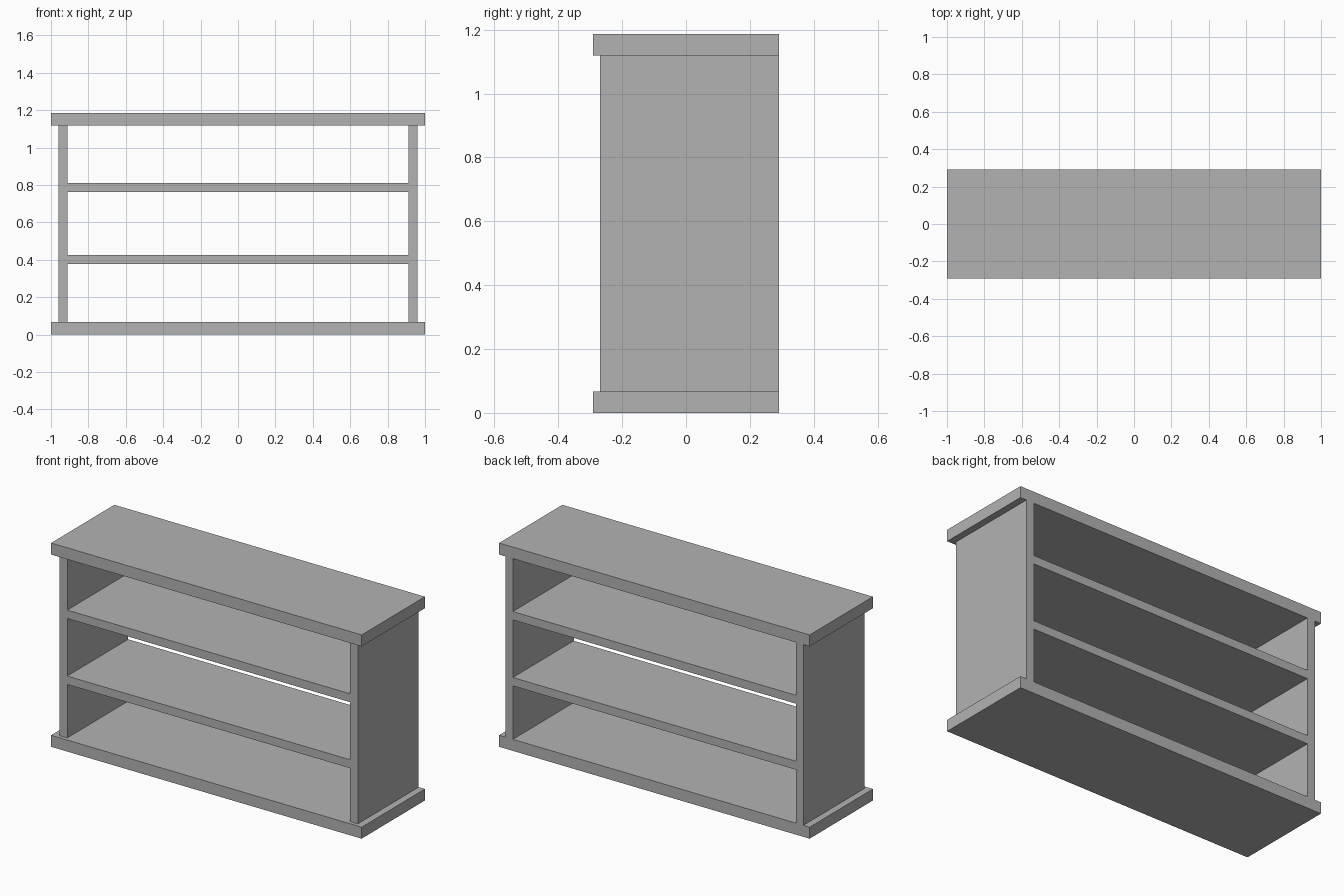
import bpy

# Remove the default cube
cube = bpy.data.objects.get("Cube")
if cube:
    bpy.data.objects.remove(cube, do_unlink=True)

# Single grey finish
grey = bpy.data.materials.new("plain_grey")
grey.use_nodes = True
colour = (0.45, 0.45, 0.45, 1)
grey.diffuse_color = colour
grey.node_tree.nodes["Principled BSDF"].inputs["Base Color"].default_value = colour


def board(name, x, y, z):
    """Flat board spanning the given (min, max) ranges."""
    spans = (x, y, z)
    bpy.ops.mesh.primitive_cube_add(size=1, location=[(a + b) / 2 for a, b in spans])
    obj = bpy.context.object
    obj.name = name
    obj.scale = [b - a for a, b in spans]
    bpy.ops.object.transform_apply(location=False, rotation=False, scale=True)
    obj.data.materials.append(grey)
    return obj


HEIGHT, SLAB = 1.186, 0.067     # overall height, thickness of top and base
OUTER, INNER = 0.96, 0.911      # side panel faces
FULL = (-0.291, 0.291)          # depth of top and base
BODY = (-0.269, 0.291)          # sides and shelves, set back at the front

# Base and top slabs
board("base", (-1, 1), FULL, (0, SLAB))
board("top", (-1, 1), FULL, (HEIGHT - SLAB, HEIGHT))

# Side panels
board("left_side", (INNER, OUTER), BODY, (SLAB, HEIGHT - SLAB))
board("right_side", (-OUTER, -INNER), BODY, (SLAB, HEIGHT - SLAB))

# Shelves
for name, z in (("lower_shelf", 0.378), ("upper_shelf", 0.762)):
    board(name, (-INNER, INNER), BODY, (z, z + 0.049))
